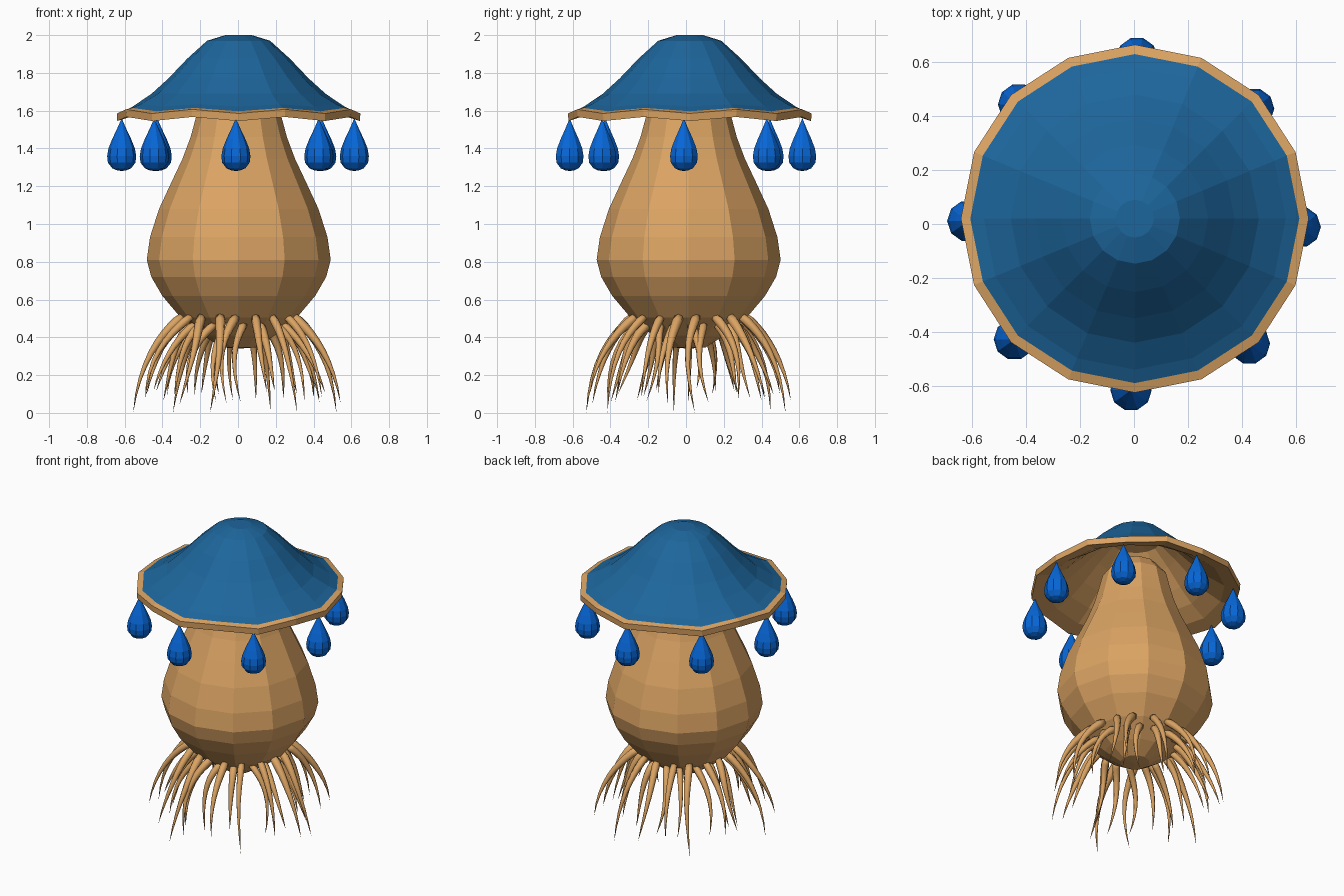
import bpy, bmesh, math, random
from mathutils import Vector

if "Cube" in bpy.data.objects:
    bpy.data.objects.remove(bpy.data.objects["Cube"])

random.seed(7)


def material(name, color):
    m = bpy.data.materials.new(name)
    m.diffuse_color = (*color, 1)
    m.use_nodes = True
    m.node_tree.nodes["Principled BSDF"].inputs["Base Color"].default_value = m.diffuse_color
    return m


TAN = material("tan", (0.71, 0.37, 0.125))
CAP_BLUE = material("cap blue", (0.012, 0.133, 0.335))
DROP_BLUE = material("drop blue", (0.002, 0.135, 0.69))


def finish(bm, name, mats):
    bmesh.ops.recalc_face_normals(bm, faces=bm.faces)
    me = bpy.data.meshes.new(name)
    bm.to_mesh(me)
    bm.free()
    for m in mats:
        me.materials.append(m)
    ob = bpy.data.objects.new(name, me)
    bpy.context.collection.objects.link(ob)
    return ob


def bridge(bm, rings):
    """Skin consecutive rings; a ring of one vertex becomes a fan."""
    for k, (a, b) in enumerate(zip(rings, rings[1:])):
        n = max(len(a), len(b))
        for i in range(n):
            j = (i + 1) % n
            quad = [a[i % len(a)], a[j % len(a)], b[j % len(b)], b[i % len(b)]]
            yield k, bm.faces.new(list(dict.fromkeys(quad)))


def lathe(name, profile, sides, center, mats, warp=None, blue_bands=()):
    bm = bmesh.new()
    cx, cy = center
    rings = []
    for r, z in profile:
        if r == 0:
            rings.append([bm.verts.new((cx, cy, z))])
            continue
        ring = []
        for i in range(sides):
            rr, zz = warp(i, r, z) if warp else (r, z)
            a = 2 * math.pi * i / sides
            ring.append(bm.verts.new((cx + rr * math.cos(a), cy + rr * math.sin(a), zz)))
        rings.append(ring)
    for k, f in bridge(bm, rings):
        f.material_index = 1 if k in blue_bands else 0
    return finish(bm, name, mats)


# Bulbous stalk, closed by a small dome inside the cap
lathe("stalk", [(0, 0.34), (0.09, 0.347), (0.19, 0.41), (0.308, 0.505), (0.405, 0.62),
                (0.463, 0.72), (0.487, 0.81), (0.47, 0.93), (0.422, 1.08), (0.357, 1.22),
                (0.298, 1.345), (0.255, 1.46), (0.228, 1.56), (0.203, 1.66), (0.14, 1.74),
                (0, 1.78)],
      12, (0.004, 0.014), [TAN])


# Cap: a thick shell with a gently waving rim, blue above and tan at the edge
def wave(i, r, z):
    t = max(0, (r - 0.46) / 0.185)
    z += t * (0.013 if i % 2 else -0.009)
    if i % 4 == 2:
        r += 0.004 * t
    return r, z


lathe("cap", [(0, 2.0), (0.07, 2.0), (0.167, 1.97), (0.272, 1.875), (0.37, 1.772),
              (0.46, 1.69), (0.56, 1.627), (0.61, 1.604), (0.645, 1.594), (0.642, 1.554),
              (0.55, 1.582), (0.45, 1.645), (0.36, 1.727), (0.26, 1.832), (0.155, 1.928),
              (0, 1.955)],
      16, (0.003, 0.02), [TAN, CAP_BLUE], wave, range(7))

# Water drops hanging from the rim
for n in range(8):
    a = n * math.pi / 4 - 0.018
    lathe(f"drop_{n + 1}", [(0, 1.56), (0.024, 1.505), (0.05, 1.45), (0.07, 1.40),
                            (0.077, 1.36), (0.073, 1.325), (0.05, 1.295), (0.022, 1.283),
                            (0, 1.281)],
          10, (0.616 * math.cos(a), 0.616 * math.sin(a)), [DROP_BLUE])


# Roots: tapering tubes that leave the bulb, arch outward and droop to the ground
def root(bm, angle, path, width, sway):
    pts = []
    steps = 9
    for s in range(steps + 1):
        t = s / steps
        # cubic Bezier in the (radius, height) plane
        w = ((1 - t) ** 3, 3 * t * (1 - t) ** 2, 3 * t * t * (1 - t), t ** 3)
        r = sum(c * p[0] for c, p in zip(w, path))
        z = sum(c * p[1] for c, p in zip(w, path))
        a = angle + sway * math.sin(t * 2.6)
        pts.append(Vector((r * math.cos(a), 0.015 + r * math.sin(a), z)))
    rings = [[bm.verts.new(pts[0])]]
    for s, p in enumerate(pts[:-1]):
        t = s / steps
        d = (pts[s + 1] - pts[max(s - 1, 0)]).normalized()
        u = d.cross(Vector((-math.sin(angle), math.cos(angle), 0))).normalized()
        v = d.cross(u)
        rad = width * (1 - t ** 1.5) * (0.8 if s == 0 else 1) + 0.001
        rings.append([bm.verts.new(p + rad * (u * math.cos(q * math.pi / 3)
                                             + v * math.sin(q * math.pi / 3)))
                      for q in range(6)])
    rings.append([bm.verts.new(pts[-1])])
    list(bridge(bm, rings))


bm = bmesh.new()
COUNT = 18
for k in range(COUNT):
    a = 2 * math.pi * (k + 0.5) / COUNT
    # outer root, some of them reaching the ground
    end = 0.0 if k % 3 == 0 else random.uniform(0.04, 0.12)
    reach = random.uniform(0.50, 0.57)
    root(bm, a + random.uniform(-0.05, 0.05),
         [(0.295, 0.51), (0.385, 0.44), (reach - 0.035, 0.31), (reach, end)],
         random.uniform(0.023, 0.029), random.uniform(-0.18, 0.18))
    # shorter inner root
    reach = random.uniform(0.39, 0.49)
    root(bm, a + math.pi / COUNT + random.uniform(-0.06, 0.06),
         [(0.24, 0.47), (0.33, 0.42), (reach - 0.045, 0.27), (reach, random.uniform(0.05, 0.13))],
         random.uniform(0.021, 0.026), random.uniform(-0.2, 0.2))
roots = finish(bm, "roots", [TAN])
for poly in roots.data.polygons:
    poly.use_smooth = True
